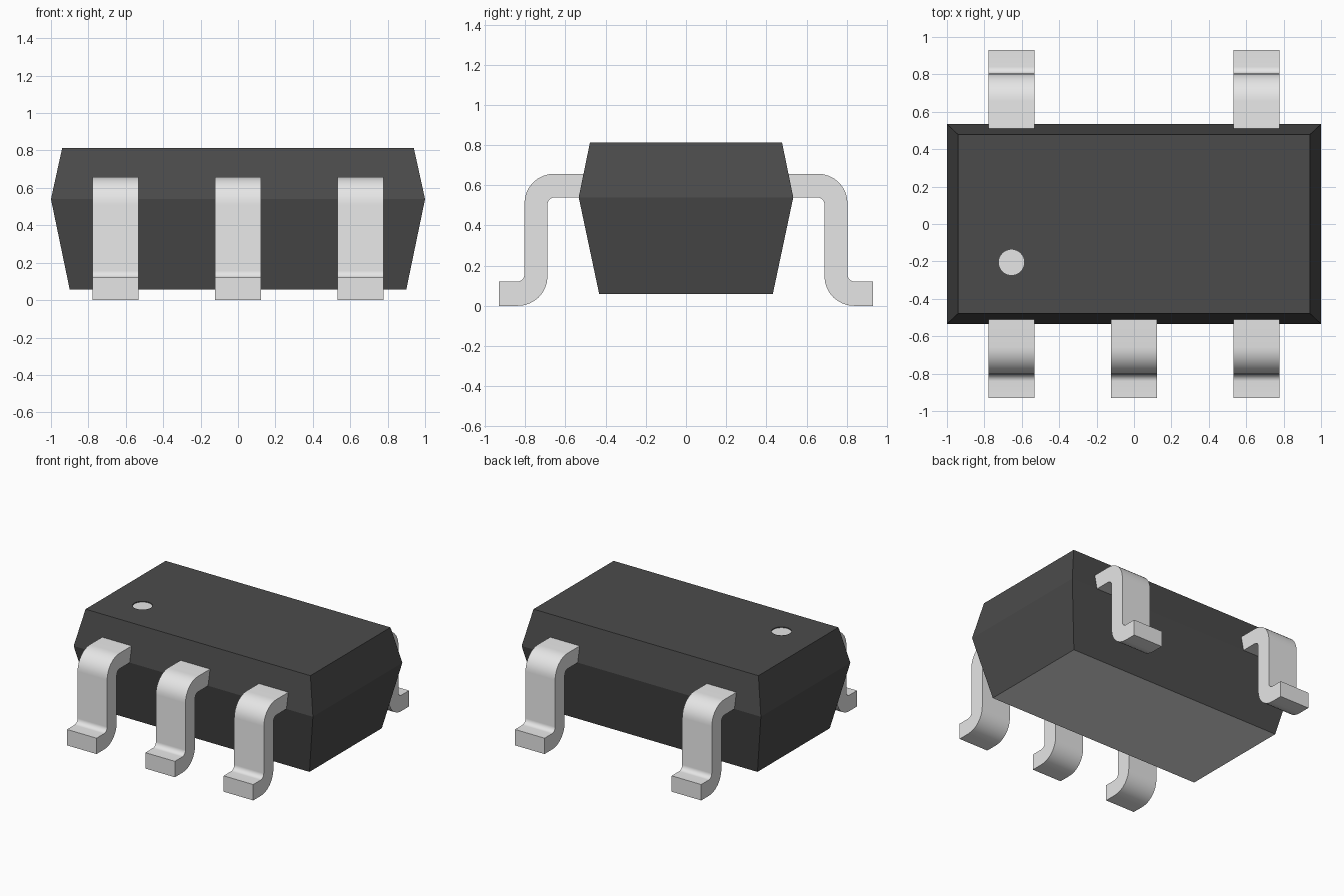
import bpy, bmesh, math
from mathutils import Vector

cube = bpy.data.objects.get("Cube")
if cube:
    bpy.data.objects.remove(cube, do_unlink=True)


def material(name, value, roughness):
    mat = bpy.data.materials.new(name)
    mat.use_nodes = True
    color = (value, value, value, 1)
    mat.diffuse_color = color
    bsdf = mat.node_tree.nodes["Principled BSDF"]
    bsdf.inputs["Base Color"].default_value = color
    bsdf.inputs["Roughness"].default_value = roughness
    return mat


black = material("dark plastic", 0.071, 0.6)
silver = material("light metal", 0.79, 0.5)


def make_object(name, bm, *mats):
    bmesh.ops.recalc_face_normals(bm, faces=bm.faces)
    mesh = bpy.data.meshes.new(name)
    bm.to_mesh(mesh)
    bm.free()
    for mat in mats:
        mesh.materials.append(mat)
    obj = bpy.data.objects.new(name, mesh)
    bpy.context.collection.objects.link(obj)
    return obj


def rounded(corners, steps=8):
    """Turn (y, z, radius) right-angle corners into a filleted outline."""
    points = []
    for i, (y, z, r) in enumerate(corners):
        p = Vector((y, z))
        if r == 0:
            points.append(p)
            continue
        before = (Vector(corners[i - 1][:2]) - p).normalized() * r
        after = (Vector(corners[(i + 1) % len(corners)][:2]) - p).normalized() * r
        for s in range(steps + 1):
            a = math.pi / 2 * s / steps
            points.append(p + before * (1 - math.sin(a)) + after * (1 - math.cos(a)))
    return points


# Body: three stacked rectangles (half x, half y, z)
bm = bmesh.new()
rings = []
for hx, hy, z in [(0.90, 0.432, 0.058), (1.0, 0.534, 0.54), (0.94, 0.478, 0.813)]:
    rings.append([bm.verts.new((sx * hx, sy * hy, z))
                  for sx, sy in ((-1, -1), (1, -1), (1, 1), (-1, 1))])
for low, high in zip(rings, rings[1:]):
    for i in range(4):
        j = (i + 1) % 4
        bm.faces.new((low[i], low[j], high[j], high[i]))
bm.faces.new(rings[-1])
# Light underside
bm.faces.new(rings[0]).material_index = 1
body = make_object("body", bm, black, silver)


# Pin marker: light disc at the floor of a shallow round recess
def disc(name, z, depth, mat):
    bm = bmesh.new()
    bmesh.ops.create_cone(bm, cap_ends=True, segments=32, radius1=0.068,
                          radius2=0.068, depth=depth)
    bmesh.ops.translate(bm, verts=bm.verts, vec=(-0.655, -0.205, z))
    return make_object(name, bm, mat)


cutter = disc("marker_cutter", 0.823, 0.04, black)
cutter.hide_render = True
cutter.hide_set(True)
recess = body.modifiers.new("marker recess", 'BOOLEAN')
recess.operation = 'DIFFERENCE'
recess.object = cutter
recess.solver = 'EXACT'
disc("pin_marker", 0.804, 0.006, silver)

# Leads: one bent profile, swept across the lead width
outline = rounded([(0.40, 0.657, 0), (0.804, 0.657, 0.147), (0.804, 0.12, 0.037),
                   (0.93, 0.12, 0), (0.93, 0, 0), (0.689, 0, 0.147),
                   (0.689, 0.54, 0.037), (0.40, 0.54, 0)])
WIDTH = 0.247


def lead(name, x, side):
    bm = bmesh.new()
    face = bm.faces.new([bm.verts.new((x - WIDTH / 2, side * p.x, p.y))
                         for p in outline])
    swept = bmesh.ops.extrude_face_region(bm, geom=[face], use_keep_orig=True)
    verts = [g for g in swept["geom"] if isinstance(g, bmesh.types.BMVert)]
    bmesh.ops.translate(bm, verts=verts, vec=(WIDTH, 0, 0))
    return make_object(name, bm, silver)


leads = [lead("front_lead_right", -0.655, -1),
         lead("front_lead_middle", 0, -1),
         lead("front_lead_left", 0.655, -1),
         lead("back_lead_right", -0.655, 1),
         lead("back_lead_left", 0.655, 1)]

# Smooth bends with sharp side edges
bpy.ops.object.select_all(action='DESELECT')
for obj in leads:
    obj.select_set(True)
bpy.context.view_layer.objects.active = leads[0]
bpy.ops.object.shade_smooth_by_angle(angle=math.radians(30))
